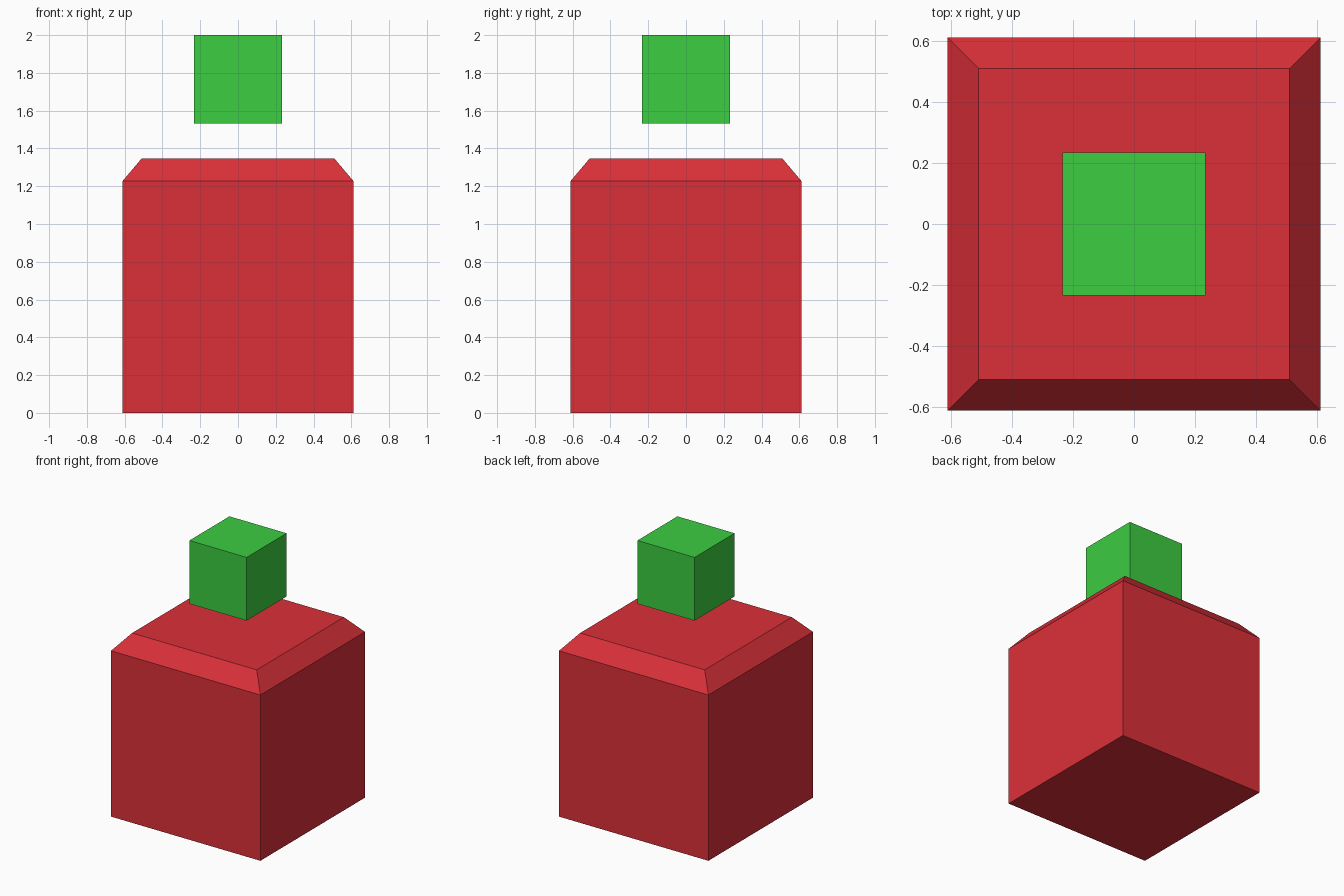
import bpy
import bmesh
from mathutils import Matrix, Vector

if "Cube" in bpy.data.objects:
    bpy.data.objects.remove(bpy.data.objects["Cube"])


def cube_part(name, width, z0, z1, color, cap_width=None, cap_top=None):
    """Square block, optionally topped by a sloped shoulder."""
    bm = bmesh.new()
    mat = Matrix.Translation((0, 0, (z0 + z1) / 2)) @ Matrix.Diagonal((width, width, z1 - z0, 1))
    bmesh.ops.create_cube(bm, size=1, matrix=mat)
    if cap_width:
        top = max(bm.faces, key=lambda f: f.calc_center_median().z)
        bmesh.ops.inset_region(bm, faces=[top], thickness=(width - cap_width) / 2)
        bmesh.ops.translate(bm, verts=top.verts, vec=Vector((0, 0, cap_top - z1)))
    mesh = bpy.data.meshes.new(name)
    bm.to_mesh(mesh)
    bm.free()
    material = bpy.data.materials.new(name + "_color")
    material.diffuse_color = color
    material.use_nodes = True
    material.node_tree.nodes["Principled BSDF"].inputs["Base Color"].default_value = material.diffuse_color
    mesh.materials.append(material)
    obj = bpy.data.objects.new(name, mesh)
    bpy.context.collection.objects.link(obj)
    return obj


# Red body with chamfered top
cube_part("body", 1.223, 0, 1.227, (0.71, 0.03, 0.04, 1), cap_width=0.936, cap_top=1.347)

# Green cube floating above the body
cube_part("floating_cube", 0.468, 1.532, 2.0, (0.045, 0.61, 0.053, 1))
